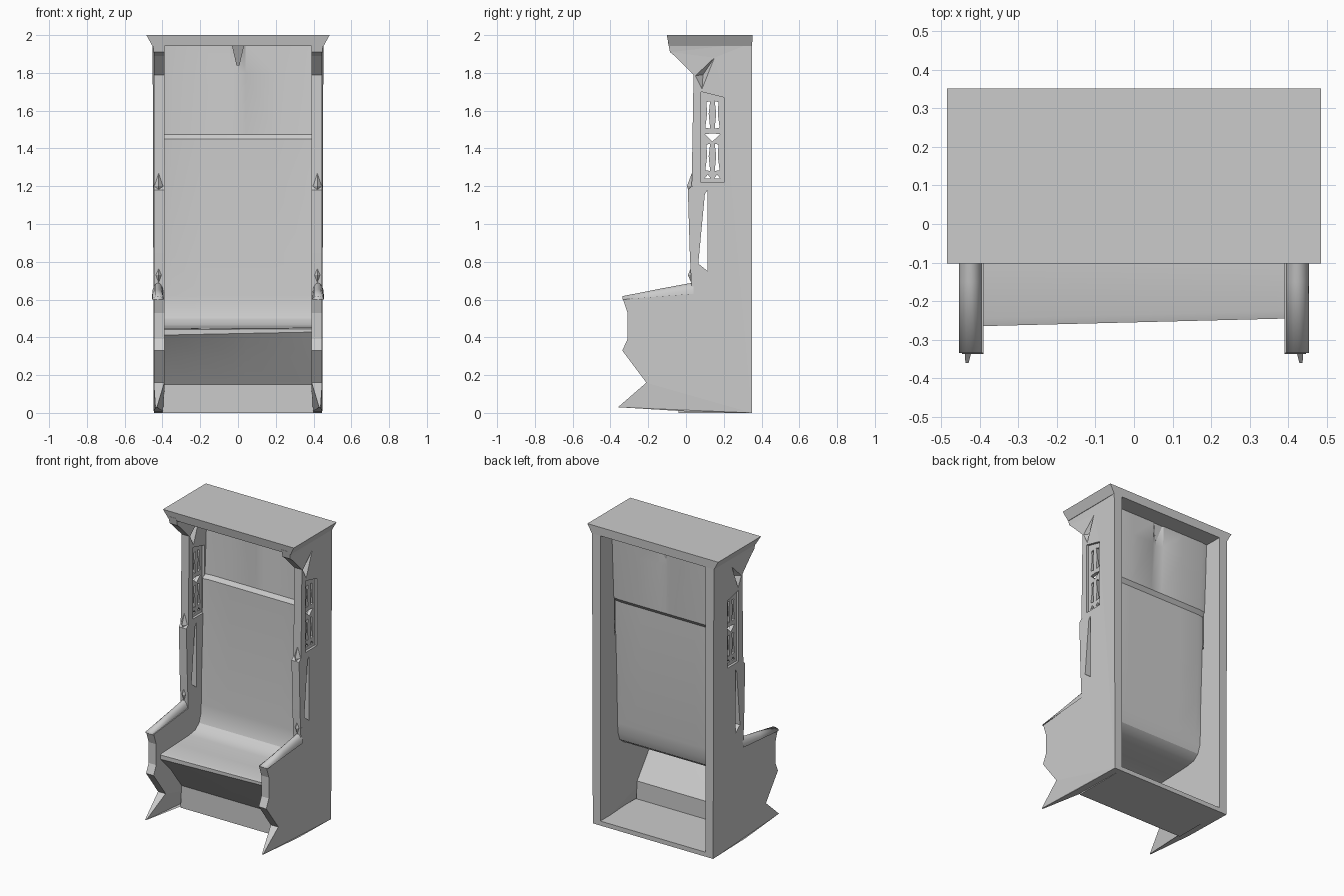
import bpy, bmesh
from math import sin, cos, pi

if "Cube" in bpy.data.objects:
    bpy.data.objects.remove(bpy.data.objects["Cube"])


def finish(name, bm, smooth=False):
    bmesh.ops.remove_doubles(bm, verts=bm.verts, dist=0.0002)
    bmesh.ops.recalc_face_normals(bm, faces=bm.faces)
    for f in bm.faces:
        f.smooth = smooth
    me = bpy.data.meshes.new(name)
    bm.to_mesh(me)
    bm.free()
    ob = bpy.data.objects.new(name, me)
    bpy.context.collection.objects.link(ob)
    return ob


def cutout(name, loops, x, half, side, pinch=False):
    """Flat (y, z) outline with holes, extruded along x."""
    cu = bpy.data.curves.new(name, 'CURVE')
    cu.dimensions, cu.fill_mode, cu.extrude = '2D', 'BOTH', half
    for pts in loops:
        sp = cu.splines.new('POLY')
        sp.points.add(len(pts) - 1)
        for p, (y, z) in zip(sp.points, pts):
            p.co = (y, z, 0, 1)
        sp.use_cyclic_u = True
    tmp = bpy.data.objects.new(name + "_curve", cu)
    bpy.context.collection.objects.link(tmp)
    bpy.context.view_layer.update()
    me = tmp.evaluated_get(bpy.context.evaluated_depsgraph_get()).to_mesh()
    bm = bmesh.new()
    bm.from_mesh(me)
    bpy.data.objects.remove(tmp)
    bpy.data.curves.remove(cu)
    for v in bm.verts:
        y, z, w = v.co
        if pinch and y < -0.345:          # foot ends in a point
            w = w * 0.15 + 0.015
        if pinch and z > 1.93:            # flare under the cornice
            w += 0.006 if w > 0 else 0
        v.co = (side * (x + w), y, z)
    return finish(name, bm)


def slab(name, bottom, top, z0, z1):
    """Tapered block; bottom/top = (half width, y min, y max)."""
    bm = bmesh.new()
    rings = []
    for (w, a, b), z in ((bottom, z0), (top, z1)):
        rings.append([bm.verts.new((x, y, z)) for x, y in
                      ((-w, a), (w, a), (w, b), (-w, b))])
    lo, hi = rings
    bm.faces.new(lo[::-1])
    bm.faces.new(hi)
    for i in range(4):
        j = (i + 1) % 4
        bm.faces.new((lo[i], lo[j], hi[j], hi[i]))
    return finish(name, bm)


# Side outline and its openings, in (y, z)
outline = [(-0.36, 0.03), (0.0, 0.008), (0.35, 0), (0.35, 1.96), (-0.095, 1.96),
           (-0.085, 1.91), (-0.06, 1.89), (0.04, 1.79), (0.03, 1.2), (0.01, 1.18),
           (0.02, 0.85), (0.03, 0.64), (-0.335, 0.605), (-0.31, 0.53),
           (-0.31, 0.39), (-0.337, 0.33), (-0.21, 0.16)]
window = [(0.08, 1.22), (0.20, 1.22), (0.20, 1.67), (0.08, 1.70)]
sliver = [(0.10, 1.16), (0.115, 1.18), (0.115, 0.75), (0.065, 0.79)]
notch = [(0.05, 1.785), (0.15, 1.88), (0.085, 1.715)]


def both(pts):
    """Add the copy mirrored about the lattice centre line y = 0.14."""
    return [pts, [(0.28 - y, z) for y, z in pts]]


lattice = [window, [(0.10, 1.475), (0.14, 1.48), (0.18, 1.475), (0.14, 1.437)]]
for dz in (0, 0.225):
    lattice += both([(0.102, 1.285 + dz), (0.128, 1.28 + dz),
                     (0.120, 1.36 + dz), (0.128, 1.425 + dz),
                     (0.108, 1.42 + dz), (0.112, 1.36 + dz)])
lattice += both([(0.098, 1.24), (0.130, 1.242), (0.115, 1.262)])

for side, tag in ((-1, "left"), (1, "right")):
    cutout(tag + "_side_panel", [outline, window, sliver, notch], 0.418, 0.028, side, True)
    cutout(tag + "_lattice", lattice, 0.418, 0.012, side)

    # Faceted dent filling the bracket notch
    bm = bmesh.new()
    apex = bm.verts.new((side * 0.405, 0.09, 1.79))
    rim = [bm.verts.new((side * 0.445, y, z)) for y, z in notch]
    for i in range(3):
        bm.faces.new((rim[i], rim[(i + 1) % 3], apex))
    finish(tag + "_bracket_dent", bm)

    # Rounded arm cap rising toward the back
    bm = bmesh.new()
    rows = []
    for y, z, h in ((-0.335, 0.60, 0.018), (-0.15, 0.615, 0.04), (0.04, 0.63, 0.06)):
        rows.append([bm.verts.new((side * 0.424 + 0.03 * cos(pi * i / 8), y,
                                   z + h * sin(pi * i / 8))) for i in range(9)])
    for a, b in zip(rows, rows[1:]):
        for i in range(8):
            bm.faces.new((a[i], a[i + 1], b[i + 1], b[i]))
    bm.faces.new(rows[0])
    finish(tag + "_arm_cap", bm, True)

    # Carved wedge ornaments on the front edge of the posts
    for y, z, h in ((0.02, 1.2, 0.08), (0.025, 0.73, 0.07)):
        bm = bmesh.new()
        tip = bm.verts.new((side * 0.42, y - 0.015, z))
        rim = [bm.verts.new((side * 0.42 + dx, y + 0.015, z + dz)) for dx, dz in
               ((0.028, 0), (0, h), (-0.028, 0), (0, -h))]
        for i in range(4):
            bm.faces.new((rim[i], rim[(i + 1) % 4], tip))
        finish(tag + "_post_wedge", bm)

# Backrest, seat, apron and kick board as one bent sheet
profile = [(0.235, 1.945), (0.23, 1.8), (0.215, 1.475), (0.195, 1.45), (0.193, 1.2),
           (0.18, 0.85), (0.168, 0.62), (0.163, 0.55), (0.145, 0.50), (0.105, 0.468),
           (0.04, 0.458), (-0.1, 0.452), (-0.235, 0.449), (-0.255, 0.443),
           (-0.255, 0.42), (-0.15, 0.295), (-0.04, 0.15), (-0.04, 0.0)]
columns = [-0.395, -0.35, -0.2, -0.04, 0, 0.04, 0.2, 0.35, 0.395]
bm = bmesh.new()
grid = []
for y, z in profile:
    row = []
    for x in columns:
        yy, zz = y, z
        if z > 0.7 and abs(x) > 0.37:     # edges curl forward slightly
            yy -= 0.008
        if z > 1.46 and x == 0:           # centre crease
            yy -= 0.03 * (z - 1.46) / 0.48
        if y < -0.2:                      # slightly skewed seat lip
            yy += x * 0.025
            zz += x * (0.02 if z < 0.43 else 0.006)
        row.append(bm.verts.new((x, yy, zz)))
    grid.append(row)
for a, b in zip(grid, grid[1:]):
    for i in range(len(columns) - 1):
        bm.faces.new((a[i], a[i + 1], b[i + 1], b[i]))
seat = finish("seat_and_back", bm)
bpy.context.view_layer.objects.active = seat
seat.select_set(True)
bpy.ops.object.shade_smooth_by_angle(angle=0.55)

# Cornice, base plate and small hanging keystone
slab("cornice", (0.453, -0.09, 0.35), (0.485, -0.102, 0.352), 1.942, 2.0)
slab("base_plate", (0.40, -0.039, 0.35), (0.40, -0.039, 0.35), 0.0, 0.03)
slab("keystone", (0.008, 0.15, 0.21), (0.032, 0.10, 0.23), 1.84, 1.945)
